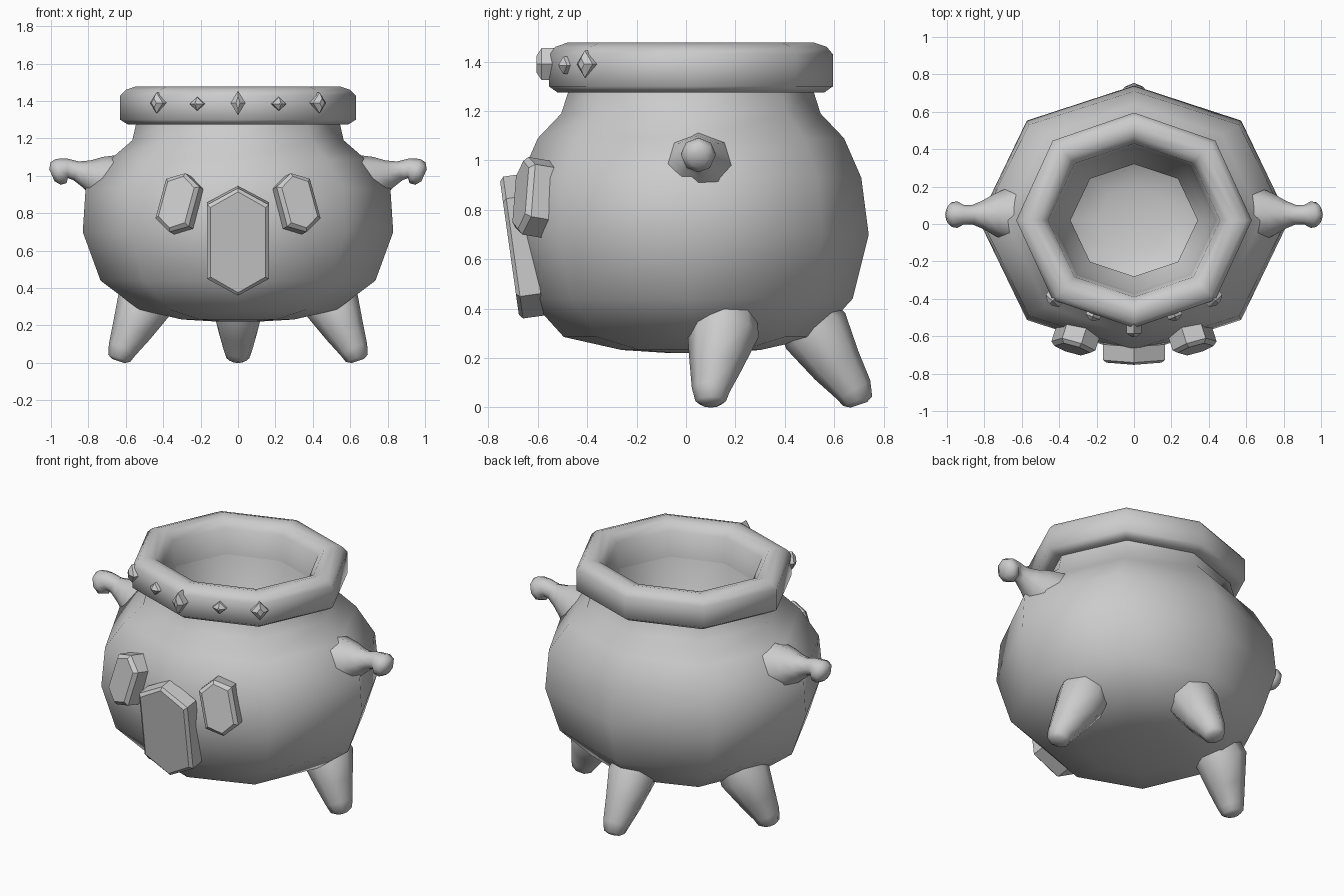
import bpy, bmesh, math
from mathutils import Vector, Matrix

if "Cube" in bpy.data.objects:
    bpy.data.objects.remove(bpy.data.objects["Cube"], do_unlink=True)

iron = bpy.data.materials.new("grey_iron")
iron.use_nodes = True
iron.diffuse_color = (0.6, 0.6, 0.6, 1)
iron.node_tree.nodes["Principled BSDF"].inputs["Base Color"].default_value = (0.6, 0.6, 0.6, 1)

CY = 0.02  # depth of the pot's axis


def finish(name, bm, smooth=True, recalc=True):
    if recalc:
        bmesh.ops.recalc_face_normals(bm, faces=bm.faces[:])
    me = bpy.data.meshes.new(name)
    bm.to_mesh(me)
    bm.free()
    me.materials.append(iron)
    ob = bpy.data.objects.new(name, me)
    bpy.context.collection.objects.link(ob)
    if smooth:
        bpy.ops.object.select_all(action='DESELECT')
        ob.select_set(True)
        bpy.context.view_layer.objects.active = ob
        bpy.ops.object.shade_smooth_by_angle(angle=math.radians(62))
    return ob


def skin(bm, rings):
    n = len(rings[0])
    for a, b in zip(rings, rings[1:]):
        for j in range(n):
            k = (j + 1) % n
            bm.faces.new((a[j], a[k], b[k], b[j]))


def lathe(name, profile, cap_start=False, cap_end=False):
    """Eight-sided oval lathe; profile rows are (x radius, y radius, z)."""
    bm = bmesh.new()
    rings = []
    for rx, ry, z in profile:
        ring = []
        for j in range(8):
            a = j * math.pi / 4
            fx, fy = (0.69, 0.74) if j % 2 else (1, 1)
            c, s = (math.copysign(1, math.cos(a)), math.copysign(1, math.sin(a))) if j % 2 \
                else (round(math.cos(a)), round(math.sin(a)))
            ring.append(bm.verts.new((rx * fx * c, CY + ry * fy * s, z)))
        rings.append(ring)
    skin(bm, rings)
    if cap_start:
        bm.faces.new(rings[0][::-1])
    if cap_end:
        bm.faces.new(rings[-1])
    return finish(name, bm, recalc=False)


def tube(name, path, sides=8):
    """Tapered closed tube; path rows are (x, y, z, radius)."""
    bm = bmesh.new()
    pts = [Vector(p[:3]) for p in path]
    rings = []
    for i, p in enumerate(path):
        t = (pts[min(i + 1, len(pts) - 1)] - pts[max(i - 1, 0)]).normalized()
        side = t.cross(Vector((0, 1, 0))).normalized() if abs(t.y) < 0.8 \
            else t.cross(Vector((1, 0, 0))).normalized()
        up = t.cross(side)
        rings.append([bm.verts.new(pts[i] + p[3] * (math.cos(a) * side + math.sin(a) * up))
                      for a in (2 * math.pi * j / sides for j in range(sides))])
    skin(bm, rings)
    bm.faces.new(rings[0][::-1])
    bm.faces.new(rings[-1])
    return finish(name, bm)


def stud(name, outline, loc, depth, bevel, inset, yaw=0, pitch=0, roll=0):
    """Faceted plate facing -y; loc is the centre of its front face."""
    m = (Matrix.Translation(loc) @ Matrix.Rotation(math.radians(yaw), 4, 'Z')
         @ Matrix.Rotation(math.radians(pitch), 4, 'X')
         @ Matrix.Rotation(math.radians(roll), 4, 'Y'))
    w = max(p[0] for p in outline)
    h = max(p[1] for p in outline)
    bm = bmesh.new()
    rings = []
    for y, d in ((depth, 0), (bevel, 0), (0, inset)):
        rings.append([bm.verts.new(m @ Vector((x * (1 - d / w), y, z * (1 - d / h))))
                      for x, z in outline])
    skin(bm, rings)
    bm.faces.new(rings[0][::-1])
    bm.faces.new(rings[-1])
    return finish(name, bm, smooth=False)


def hexagon(w, h, shoulder):
    return [(0, h), (w, shoulder), (w, -shoulder), (0, -h), (-w, -shoulder), (-w, shoulder)]


def diamond(w, h):
    return [(0, h), (w, 0), (0, -h), (-w, 0)]


# Pot: outer belly, thick rim, hollow inside
lathe("pot_body", [
    (0.10, 0.09, 0.22), (0.30, 0.28, 0.232), (0.53, 0.515, 0.285), (0.735, 0.655, 0.44),
    (0.83, 0.72, 0.70), (0.815, 0.69, 0.93), (0.68, 0.62, 1.09),
    (0.565, 0.525, 1.19), (0.54, 0.49, 1.30)], cap_start=True)
lathe("rim", [
    (0.52, 0.47, 1.285), (0.59, 0.54, 1.275), (0.63, 0.575, 1.30), (0.63, 0.575, 1.43),
    (0.60, 0.55, 1.46), (0.55, 0.50, 1.477), (0.50, 0.45, 1.465), (0.46, 0.41, 1.42),
    (0.435, 0.39, 1.27)])
lathe("pot_inside", [
    (0.435, 0.39, 1.27), (0.40, 0.355, 1.13), (0.34, 0.30, 1.0), (0.50, 0.45, 0.86),
    (0.55, 0.48, 0.68), (0.42, 0.38, 0.49), (0.20, 0.18, 0.43), (0.05, 0.045, 0.42)],
    cap_end=True)

# Side handles with drooping knobs, and the two side legs
for sx, label in ((1, "left"), (-1, "right")):
    tube("handle_" + label, [
        (sx * x, 0.05, z, r) for x, z, r in (
            (0.66, 0.97, 0.15), (0.75, 0.995, 0.11), (0.81, 1.01, 0.075), (0.865, 1.027, 0.052),
            (0.91, 1.04, 0.052), (0.945, 1.026, 0.071), (0.975, 1.012, 0.066),
            (0.995, 1.003, 0.035))])
    tube("leg_" + label, [
        (sx * x, y, z, r) for x, y, z, r in (
            (0.44, 0.17, 0.43, 0.11), (0.505, 0.15, 0.31, 0.148), (0.57, 0.12, 0.17, 0.108),
            (0.62, 0.10, 0.07, 0.077), (0.635, 0.10, 0.025, 0.062), (0.64, 0.10, 0.01, 0.035))])
    # Slanted side gem
    stud("side_gem_" + label, hexagon(0.097, 0.163, 0.11), (sx * 0.33, -0.67, 0.86), 0.11,
         0.02, 0.02, yaw=sx * 18, pitch=-9, roll=-sx * 13)
    # Rim studs
    stud("rim_stud_small_" + label, diamond(0.04, 0.036), (sx * 0.228, -0.515, 1.385), 0.06,
         0.02, 0.03, yaw=sx * 21)
    stud("rim_stud_outer_" + label, diamond(0.048, 0.055), (sx * 0.45, -0.425, 1.39), 0.07,
         0.02, 0.03, yaw=sx * 43)

# Back leg
tube("leg_back", [
    (0, 0.45, 0.43, 0.11), (0, 0.525, 0.31, 0.14), (0, 0.61, 0.17, 0.105),
    (0, 0.68, 0.07, 0.077), (0, 0.695, 0.025, 0.062), (0, 0.70, 0.01, 0.035)])

# Centre gem and centre rim stud
stud("centre_gem", hexagon(0.165, 0.29, 0.20), (0, -0.715, 0.645), 0.10, 0.015, 0.018, pitch=8)
stud("rim_stud_centre", diamond(0.04, 0.065), (0, -0.605, 1.39), 0.07, 0.02, 0.03)
